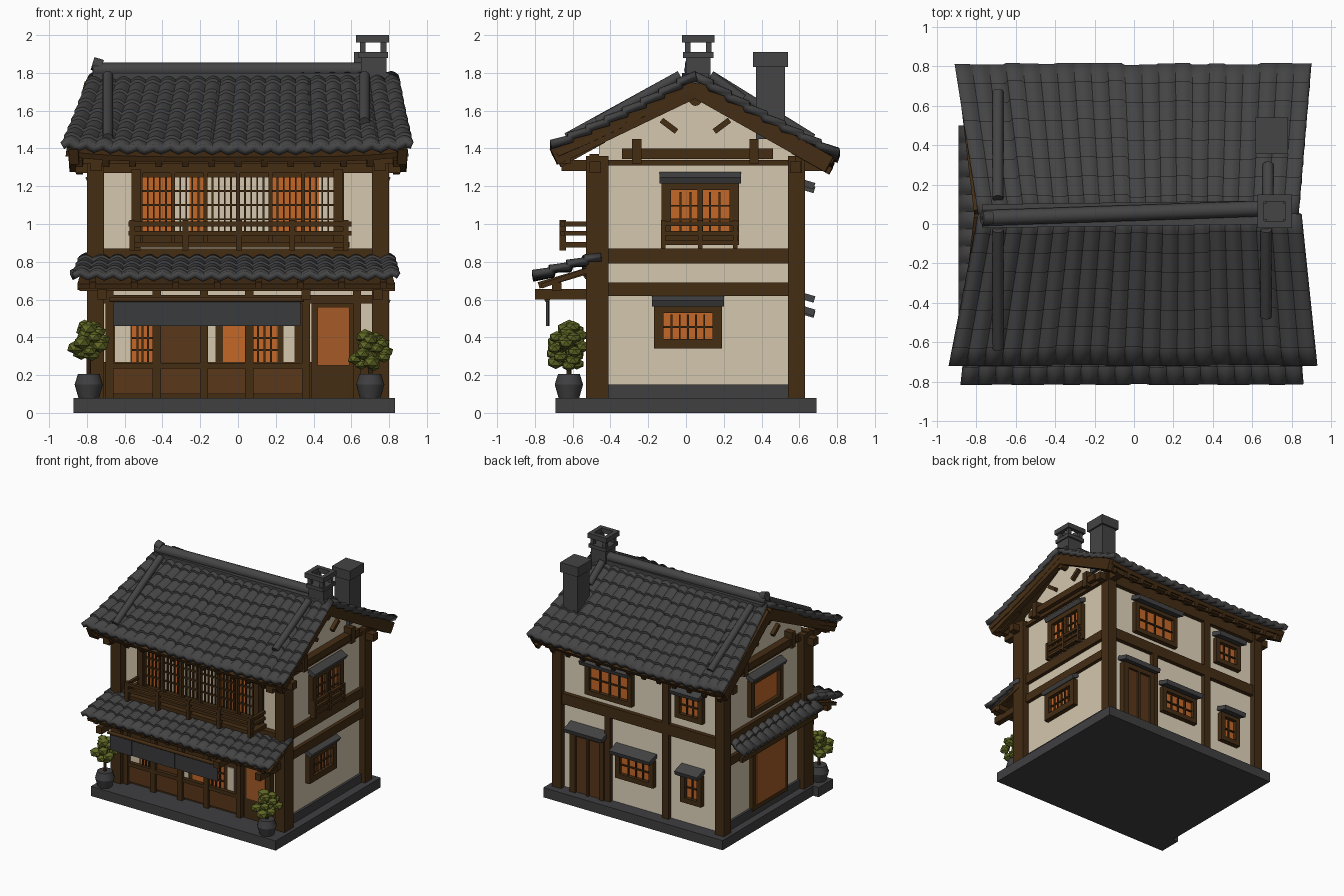
import bpy, bmesh, math, random
from mathutils import Vector, Matrix

if "Cube" in bpy.data.objects:
    bpy.data.objects.remove(bpy.data.objects["Cube"])

random.seed(4)
COL = {"slate": (.058, .058, .06), "timber": (.058, .026, .007), "plaster": (.66, .57, .42),
       "light plaster": (.76, .67, .51), "glow": (.56, .14, .022), "panel": (.10, .038, .010),
       "door wood": (.38, .105, .02), "leaf": (.115, .135, .018), "stone": (.05, .05, .053),
       "cloth": (.042, .043, .046)}
MAT = {}
for n, c in COL.items():
    MAT[n] = bpy.data.materials.new(n)
    MAT[n].diffuse_color = (*c, 1)
PARTS = {}   # (name, colour) -> bmesh, turned into objects at the end


def part(name, mat):
    return PARTS.setdefault((name, mat), bmesh.new())


def box(name, mat, x0, x1, y0, y1, z0, z1):
    m = Matrix.Translation(((x0+x1)/2, (y0+y1)/2, (z0+z1)/2)) @ Matrix.Diagonal(
        (abs(x1-x0), abs(y1-y0), abs(z1-z0), 1))
    bmesh.ops.create_cube(part(name, mat), size=1, matrix=m)


def axes(p, q):
    p, q = Vector(p), Vector(q)
    d = (q-p).normalized()
    side = Vector((0, 0, 1)).cross(d)
    side = side.normalized() if side.length > .01 else Vector((0, 1, 0))
    return (p+q)/2, d, side, d.cross(side), (q-p).length


def bar(name, mat, p, q, w, h):
    c, d, s, u, l = axes(p, q)
    m = Matrix((d*l, s*w, u*h)).transposed().to_4x4()
    bmesh.ops.create_cube(part(name, mat), size=1, matrix=Matrix.Translation(c) @ m)


def tube(name, mat, p, q, r, r2=None, segs=12):
    c, d, s, u, l = axes(p, q)
    m = Matrix((s, u, d)).transposed().to_4x4()
    bmesh.ops.create_cone(part(name, mat), cap_ends=True, segments=segs, radius1=r,
                          radius2=r if r2 is None else r2, depth=l, matrix=Matrix.Translation(c) @ m)


def finish(name, bm, mat, thick=0):
    me = bpy.data.meshes.new(name)
    bm.to_mesh(me)
    bm.free()
    ob = bpy.data.objects.new(name, me)
    bpy.context.collection.objects.link(ob)
    me.materials.append(MAT[mat])
    if thick:
        mod = ob.modifiers.new("thickness", "SOLIDIFY")
        mod.thickness, mod.offset = thick, -1
    return ob


def slope(name, mat, ea, eb, ra, rb, cols, rows, bump, step, thick, sag=.015, lift=.03, dz=0):
    """Sloping sheet from eave ea-eb to ridge ra-rb, with barrel columns and stepped rows."""
    ea, eb, ra, rb = map(Vector, (ea, eb, ra, rb))
    bm, grid, nu = bmesh.new(), [], cols*6
    vs = [t for r in range(rows) for t in ((r/rows, step), ((r+1)/rows, 0))]
    jit = [random.uniform(-.012, .012) if bump else 0 for _ in range(cols+1)]
    for v, up in vs:
        line = []
        for i in range(nu+1):
            u = i/nu
            p = ea.lerp(eb, u).lerp(ra.lerp(rb, u), max(0, v + (jit[i//6] if v < .99 else 0)))
            p.z += dz + up + bump*abs(math.sin(math.pi*u*cols)) - sag*4*v*(1-v) + lift*(2*u-1)**4*(1-v)
            line.append(bm.verts.new(p))
        grid.append(line)
    for a, b in zip(grid, grid[1:]):
        for i in range(nu):
            bm.faces.new((a[i], a[i+1], b[i+1], b[i]))
    bm.normal_update()
    if sum(f.normal.z for f in bm.faces) < 0:
        bmesh.ops.reverse_faces(bm, faces=bm.faces[:])
    return finish(name, bm, mat, thick)


# Wall frames: s runs along the wall, d points outward
WALL = {"front": lambda s, d, z: (s, -.46-d, z), "back": lambda s, d, z: (s, .58+d, z),
        "right": lambda s, d, z: (.74+d, s, z), "left": lambda s, d, z: (-.74-d, s, z)}


def wbox(wall, name, mat, s0, s1, d0, d1, z0, z1):
    a, b = WALL[wall](s0, d0, z0), WALL[wall](s1, d1, z1)
    box(name, mat, a[0], b[0], a[1], b[1], a[2], b[2])


def lattice(wall, s0, s1, z0, z1, nv, nh, d=.022, t=.005):
    for i in range(1, nv):
        s = s0+(s1-s0)*i/nv
        wbox(wall, "window lattice", "timber", s-t, s+t, 0, d, z0, z1)
    for i in range(1, nh):
        z = z0+(z1-z0)*i/nh
        wbox(wall, "window lattice", "timber", s0, s1, 0, d, z-t, z+t)


def hood(wall, s0, s1, z, depth=.09):
    w, m = WALL[wall], (s0+s1)/2
    bar("window hoods", "slate", w(m, 0, z+.04), w(m, depth, z+.01), s1-s0, .035)


def window(wall, s0, s1, z0, z1, nv=4, nh=2, f=.04, depth=.1):
    wbox(wall, "window panes", "glow", s0+f, s1-f, 0, .009, z0+f, z1-f*.8)
    for a, b, c, e in ((s0, s0+f, z0, z1), (s1-f, s1, z0, z1), (s0, s1, z0, z0+f), (s0, s1, z1-f*.8, z1)):
        wbox(wall, "window frames", "timber", a, b, 0, .04, c, e)
    lattice(wall, s0+f, s1-f, z0+f, z1-f, nv, nh)
    hood(wall, s0-.01, s1+.01, z1, depth)


# Foundation and skirting
box("foundation", "stone", -.82, .83, -.69, .69, 0, .08)
box("foundation", "stone", -.87, -.8, -.69, -.5, 0, .08)
for w in ("left", "right"):
    wbox(w, "skirting", "stone", -.46, .58, 0, .02, .08, .15)

# Plaster body with gables, the back wall in a lighter coat
bm = part("plaster walls", "plaster")
prof = [(-.46, .08), (.575, .08), (.575, 1.4), (.05, 1.72), (-.46, 1.42)]
f = bm.faces.new([bm.verts.new((-.74, y, z)) for y, z in prof])
ext = bmesh.ops.extrude_face_region(bm, geom=[f])["geom"]
bmesh.ops.translate(bm, vec=(1.48, 0, 0), verts=[g for g in ext if isinstance(g, bmesh.types.BMVert)])
bmesh.ops.recalc_face_normals(bm, faces=bm.faces[:])
box("back wall", "light plaster", -.74, .74, .57, .58, .08, 1.39)

# Corner posts, eave brackets, beams
for s in (-1, 1):
    box("corner posts", "timber", s*.71, s*.8, -.53, -.41, .08, 1.36)
    box("corner posts", "timber", s*.71, s*.79, .54, .63, .08, 1.36)
    for y0, y1 in ((-.66, -.45), (.55, .74)):
        box("eave brackets", "timber", s*.72, s*.78, y0, y1, 1.28, 1.34)
    for y in (-.48, .58):
        box("eave brackets", "timber", s*.72, s*.86, y-.03, y+.03, 1.27, 1.33)
    wall = "right" if s > 0 else "left"
    for z0, z1 in ((.62, .69), (.79, .87), (1.31, 1.34)):
        wbox(wall, "side beams", "timber", -.45, .58, 0, .03, z0, z1)
    # Gable framing
    wbox(wall, "gable beams", "timber", -.34, .46, 0, .06, 1.345, 1.4)
    for y, e, z in ((.05, -.70, 1.375), (.05, .76, 1.335)):
        bar("barge boards", "timber", (s*.785, y, 1.715), (s*.87, e, z-.02), .05, .09)
    for k in (-1, 1):
        wbox(wall, "gable struts", "timber", .05+k*.31-.025, .05+k*.31+.025, 0, .07, 1.32, 1.45)
        bar("gable struts", "timber", (s*.76, .05+k*.1, 1.49), (s*.76, .05+k*.18, 1.55), .03, .03)
    tube("gable struts", "timber", (s*.72, .05, 1.66), (s*.80, .05, 1.66), .035)
for w, d in (("front", .05), ("back", .035)):
    wbox(w, "long beams", "timber", -.8, .8, 0, d, 1.27, 1.37)
    wbox(w, "long beams", "timber", -.78, .78, 0, d, .78, .87)
box("eave fascia", "timber", -.86, .88, -.66, -.61, 1.32, 1.365)
box("eave fascia", "timber", -.85, .86, .7, .74, 1.29, 1.335)

# Main roof: tiles, boarding and rafters
for nm, ea, eb, rx, bump in (("front", (-.94, -.72, 1.385), (.93, -.72, 1.385), .85, .02),
                             ("back", (-.91, .815, 1.345), (.9, .815, 1.345), .835, .016)):
    ra, rb = (-.79, .05, 1.79), (rx, .05, 1.79)
    slope(nm + " roof tiles", "slate", ea, eb, ra, rb, 21, 8, bump, .016, .04)
    k = .03 if nm == "front" else -.03
    slope(nm + " roof boarding", "timber", (ea[0]+.03, ea[1]+k, ea[2]+.012), (eb[0]-.03, eb[1]+k, eb[2]+.012),
          (-.78, .05, 1.79), (.81, .05, 1.79), 4, 4, 0, 0, .03, dz=-.042)
    yw = -.44 if nm == "front" else .57
    for i in range(13):
        x = -.84+i*.14
        bar("rafters", "timber", (x, ea[1]+k*1.6, ea[2]-.065), (x*.97, yw, ea[2]+abs(ea[1]-yw)*.53-.085), .035, .04)

# Ridge and descending ribs
tube("roof ridge", "slate", (-.77, .03, 1.815), (.7, .08, 1.815), .04)
tube("roof ridge", "slate", (-.77, .03, 1.85), (-.72, .03, 1.835), .035)
bar("roof ridge", "slate", (-.77, .04, 1.78), (.8, .06, 1.78), .12, .04)
for x, y, z in ((-.69, -.63, 1.455), (.67, -.47, 1.54), (-.69, .67, 1.45), (.68, .3, 1.66)):
    tube("roof ribs", "slate", (x, y, z), (x, .05+math.copysign(.08, y), 1.785), .028)

# Chimneys
box("ridge chimney", "slate", .65, .785, 0, .13, 1.66, 1.88)
box("ridge chimney", "slate", .635, .795, -.015, .145, 1.88, 1.91)
for x in (.645, .755):
    for y in (-.005, .105):
        box("ridge chimney", "slate", x, x+.03, y, y+.03, 1.9, 1.97)
for x0, x1, y0, y1 in ((.625, .66, -.02, .15), (.765, .8, -.02, .15), (.625, .8, -.02, .015), (.625, .8, .115, .15)):
    box("ridge chimney", "slate", x0, x1, y0, y1, 1.96, 2)
box("tall chimney", "slate", .63, .765, .37, .525, 1.45, 1.85)
box("tall chimney", "slate", .615, .78, .355, .54, 1.83, 1.91)

# Front and left awnings
slope("front awning tiles", "slate", (-.88, -.815, .715), (.86, -.815, .715), (-.84, -.45, .83), (.83, -.45, .83),
      20, 4, .02, .014, .035, 0, .01)
slope("front awning boarding", "timber", (-.85, -.77, .72), (.83, -.77, .72), (-.82, -.45, .83), (.8, -.45, .83),
      3, 2, 0, 0, .025, 0, 0, -.037)
slope("left awning tiles", "slate", (-.89, -.55, .72), (-.89, .5, .72), (-.73, -.55, .83), (-.73, .5, .83),
      12, 2, .02, .014, .035, 0, 0)
box("awning beams", "timber", -.84, .83, -.71, -.66, .645, .69)
box("awning beams", "timber", -.85, -.82, -.52, .47, .65, .69)
for i in range(8):
    x = -.77+i*.22
    bar("awning brackets", "timber", (x, -.78, .675), (x, -.46, .77), .035, .035)
for x in (-.72, .36, .74):
    box("awning brackets", "timber", x-.025, x+.025, -.8, -.46, .6, .655)

# Shop front, lower floor
wbox("front", "shop front", "timber", -.72, .72, 0, .01, .08, .27)
wbox("front", "shop front", "panel", -.66, .34, 0, .03, .1, .25)
wbox("front", "shop front frame", "timber", -.67, .34, 0, .015, .25, .62)
for s0, s1, mat, nv in ((-.65, -.57, "plaster", 0), (-.56, -.45, "glow", 4), (-.41, -.19, "panel", 0),
                        (-.17, -.12, "plaster", 0), (-.08, .05, "glow", 0), (.07, .21, "glow", 4),
                        (.24, .30, "plaster", 0)):
    wbox("front", "shop panes", mat, s0, s1, .01, .022, .27, .46)
    if nv:
        lattice("front", s0, s1, .27, .46, nv, 3, .035)
for s in (-.68, -.43, -.18, .06, .36, .63):
    wbox("front", "shop posts", "timber", s-.022, s+.022, 0, .05, .08, .72)
wbox("front", "shop posts", "timber", -.72, .72, 0, .045, .58, .625)
wbox("front", "shop posts", "timber", -.67, .34, 0, .045, .235, .265)
wbox("front", "front door", "timber", .39, .61, 0, .02, .08, .59)
wbox("front", "front door glass", "door wood", .42, .59, .02, .028, .25, .56)

# Cloth curtain over the shop front
tube("curtain rod", "timber", (-.68, -.735, .6), (.35, -.735, .6), .014)
for i in range(5):
    x = -.66+i*.198
    bar("curtain", "cloth", (x, -.735+.006*(i % 2), .53), (x+.198, -.735, .53), .012, .14)

# Upper front windows and balcony
wbox("front", "upper window frame", "timber", -.56, .56, 0, .012, .88, 1.28)
for i, mats in enumerate((("glow", "glow"), ("plaster", "glow"), ("plaster", "plaster"),
                          ("plaster", "plaster"), ("glow", "glow"), ("glow", "plaster"))):
    s = -.51+i*.172
    wbox("front", "upper panes", mats[0], s, s+.08, .01, .02, .95, 1.25)
    wbox("front", "upper panes", mats[1], s+.08, s+.16, .01, .02, .95, 1.25)
    lattice("front", s, s+.16, .95, 1.25, 5, 4, .035)
    wbox("front", "upper mullions", "timber", s-.016, s+.004, 0, .05, .88, 1.28)
for s in (-.54, .53):
    wbox("front", "upper mullions", "timber", s-.025, s+.025, 0, .06, .86, 1.29)
box("balcony", "timber", -.57, .59, -.65, -.47, .875, .905)
for z in (.95, 1.0):
    box("balcony", "timber", -.58, .6, -.665, -.64, z-.012, z+.014)
    for x in (-.56, .57):
        box("balcony", "timber", x-.012, x+.012, -.65, -.47, z-.012, z+.012)
for i in range(5):
    x = -.56+i*.2825
    box("balcony", "timber", x-.015, x+.015, -.67, -.635, .86, 1.02)

# Side windows, the right upper one with a small railing
window("right", -.13, .28, .9, 1.22, 6, 3, .05, .06)
wbox("right", "window frames", "timber", .06, .09, 0, .035, .9, 1.22)
for z in (.9, .95, 1.0):
    wbox("right", "side railing", "timber", -.13, .28, .03, .055, z-.01, z+.012)
for s in (-.12, .075, .26):
    wbox("right", "side railing", "timber", s-.012, s+.012, .02, .06, .87, 1.02)
window("right", -.17, .19, .34, .57, 6, 2, .05, .06)
window("left", -.17, .25, .92, 1.22, 1, 1, .045, .06)
wbox("left", "left shop window", "timber", -.24, .22, 0, .03, .13, .64)
wbox("left", "left shop pane", "door wood", -.2, .18, .03, .038, .17, .61)

# Back windows, posts and door
window("back", .07, .5, .92, 1.19, 4, 2)
window("back", -.58, -.33, .95, 1.17, 3, 2)
window("back", -.13, .22, .3, .52, 4, 2)
window("back", -.57, -.38, .26, .51, 2, 2)
wbox("back", "back posts", "timber", -.27, -.21, 0, .035, .08, 1.3)
wbox("back", "back posts", "timber", .27, .32, 0, .035, .08, .8)
wbox("back", "back door", "panel", .34, .6, 0, .03, .08, .56)
for a, b, c, e in ((.32, .36, .08, .59), (.58, .63, .08, .59), (.32, .63, .55, .59), (.46, .48, .08, .56)):
    wbox("back", "back door frame", "timber", a, b, 0, .05, c, e)
hood("back", .3, .65, .59, .1)

# Potted shrubs
for x, zc, rx in ((-.79, .385, .075), (.70, .325, .09)):
    tube("plant pots", "stone", (x, -.62, .08), (x, -.62, .15), .055, .075, 16)
    tube("plant pots", "stone", (x, -.62, .15), (x, -.62, .205), .075, .058, 16)
    tube("plant stems", "timber", (x, -.62, .2), (x, -.62, zc), .013, .01, 8)
    for i in range(18):
        a, t = i*2.4, i/17
        r = rx*math.sin(math.pi*(.2+.7*t))*(1 if i % 3 else .35)
        c = Matrix.Translation((x+r*math.cos(a), -.62+r*math.sin(a), zc-.075+.155*t))
        bmesh.ops.create_icosphere(part("foliage", "leaf"), subdivisions=1, radius=random.uniform(.038, .052),
                                   matrix=c @ Matrix.Diagonal((1, 1, .75, 1)))

for (name, mat), bm in PARTS.items():
    finish(name, bm, mat)
# Smooth the round parts, keeping edges sharp
bpy.ops.object.select_all(action="DESELECT")
for ob in bpy.context.scene.objects:
    if any(k in ob.name for k in ("tiles", "ridge", "ribs", "pots", "rod", "stems")):
        ob.select_set(True)
        bpy.context.view_layer.objects.active = ob
bpy.ops.object.shade_smooth_by_angle(angle=math.radians(35))

for m in bpy.data.materials:
    if m.users and not m.is_grease_pencil:
        m.use_nodes = True
        m.node_tree.nodes["Principled BSDF"].inputs["Base Color"].default_value = m.diffuse_color
